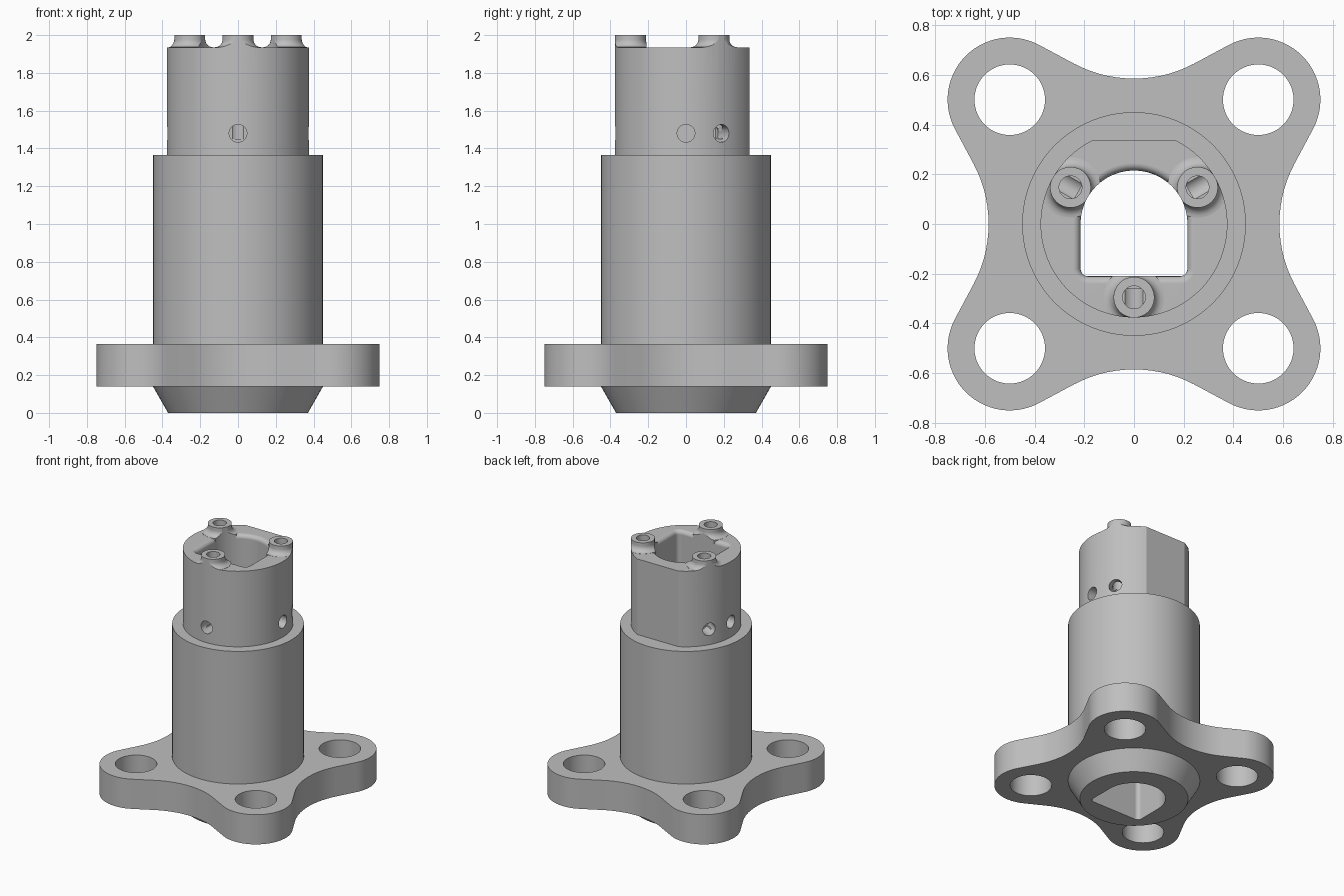
import bpy, bmesh, math
from math import sin, cos, pi, radians

if "Cube" in bpy.data.objects:
    bpy.data.objects.remove(bpy.data.objects["Cube"])

metal = bpy.data.materials.new("grey metal")
metal.diffuse_color = (0.52, 0.52, 0.52, 1)
metal.use_nodes = True
metal.node_tree.nodes["Principled BSDF"].inputs["Base Color"].default_value = metal.diffuse_color


def arc(cx, cy, r, a0, a1, n):
    """Points on an arc, angles in degrees."""
    return [(cx + r * cos(radians(a0 + (a1 - a0) * i / n)),
             cy + r * sin(radians(a0 + (a1 - a0) * i / n))) for i in range(n + 1)]


def loft(name, rings):
    """Closed solid through rings of equal point count: [(outline, z), ...]."""
    bm = bmesh.new()
    loops = [[bm.verts.new((x, y, z)) for x, y in pts] for pts, z in rings]
    n = len(loops[0])
    for a, b in zip(loops, loops[1:]):
        for i in range(n):
            j = (i + 1) % n
            bm.faces.new((a[i], a[j], b[j], b[i]))
    bm.faces.new(loops[0][::-1])
    bm.faces.new(loops[-1])
    bmesh.ops.recalc_face_normals(bm, faces=bm.faces)
    me = bpy.data.meshes.new(name)
    bm.to_mesh(me)
    bm.free()
    ob = bpy.data.objects.new(name, me)
    bpy.context.collection.objects.link(ob)
    return ob


def turned(name, profile, cx=0, cy=0, n=96):
    """Round solid from a (radius, z) profile."""
    return loft(name, [(arc(cx, cy, r, 0, 360, n)[:-1], z) for r, z in profile])


def combine(ob, tool, op):
    """Boolean the tool into ob and remove the tool."""
    mod = ob.modifiers.new("boolean", 'BOOLEAN')
    mod.operation, mod.solver, mod.object = op, 'EXACT', tool
    dg = bpy.context.evaluated_depsgraph_get()
    dg.update()
    me = bpy.data.meshes.new_from_object(ob.evaluated_get(dg))
    ob.modifiers.clear()
    ob.data = me
    bpy.data.objects.remove(tool)


def bore(o=0.0):
    """Arched bore outline, grown by o."""
    return (arc(0, 0, 0.215 + o, 0, 180, 48)
            + arc(-0.185, -0.18, 0.03 + o, 180, 270, 6)
            + arc(0.185, -0.18, 0.03 + o, 270, 360, 6))


TOP = 1.935
POSTS = [(0.295 * cos(radians(a)), 0.295 * sin(radians(a))) for a in (30, 150, 270)]

# Head: oversized block with a rounded bore rim
head = turned("mounting_adapter", [(0.44, 1.3), (0.44, TOP)])
f = 0.03
rim = [(bore(-0.01), 1.8), (bore(-0.01), TOP - f - 0.01)]
rim += [(bore(f * (1 - cos(radians(a)))), TOP - f + f * sin(radians(a))) for a in (0, 22, 45, 67)]
rim += [(bore(f), TOP), (bore(f), 2.1)]
combine(head, loft("rim_cutter", rim), 'DIFFERENCE')

# Three posts with flared feet
g = 0.04
flare = [(0.082 + g * (1 - sin(radians(a))), TOP + 0.001 + g * (1 - cos(radians(a))))
         for a in range(0, 91, 15)]
for x, y in POSTS:
    combine(head, turned("post", [(0.122, 1.86)] + flare + [(0.082, 2.0)], x, y, 48), 'UNION')

# Trim the head to a cylinder with a flat back
flat = math.degrees(math.asin(0.335 / 0.376))
outline = arc(0, 0, 0.376, 180 - flat, 360 + flat, 96)
combine(head, loft("head_trim", [(outline, 1.32), (outline, 2.1)]), 'INTERSECT')

# Main barrel with a tapered foot
combine(head, turned("barrel", [(0.37, 0), (0.45, 0.14), (0.45, 1.365)]), 'UNION')

# Four-lobed flange: round lobes joined by concave waists
quarter = arc(0, 0.585 + 0.514, 0.514, 298, 242, 14) + arc(-0.5, 0.5, 0.25, 62, 208, 28)
lobes = []
for k in range(4):
    c, s = cos(k * pi / 2), sin(k * pi / 2)
    lobes += [(x * c - y * s, x * s + y * c) for x, y in quarter]
flange = loft("flange", [(lobes, 0.141), (lobes, 0.365)])
for x in (-0.5, 0.5):
    for y in (-0.5, 0.5):
        combine(flange, turned("bolt_hole", [(0.142, 0), (0.142, 0.6)], x, y, 64), 'DIFFERENCE')
combine(head, flange, 'UNION')

# Arched bore through the full height
combine(head, loft("bore_cutter", [(bore(), -0.1), (bore(), 2.2)]), 'DIFFERENCE')

# Channels down the posts
for x, y in POSTS:
    combine(head, turned("post_hole", [(0.046, 1.45), (0.046, 2.1)], x, y, 32), 'DIFFERENCE')

# Radial blind holes around the head
for a in (0, 30, 150, 180, 270):
    drill = turned("side_hole", [(0.047, 0.26), (0.047, 0.5)], n=32)
    for v in drill.data.vertices:
        x, y, r = v.co
        c, s = cos(radians(a)), sin(radians(a))
        v.co = (r * c - x * s, r * s + x * c, 1.48 + y)
    # keep normals outward after the axis swap
    bm = bmesh.new()
    bm.from_mesh(drill.data)
    bmesh.ops.recalc_face_normals(bm, faces=bm.faces)
    bm.to_mesh(drill.data)
    bm.free()
    combine(head, drill, 'DIFFERENCE')

# Finish: one material, smooth curves with crisp edges
head.data.materials.clear()
head.data.materials.append(metal)
for p in head.data.polygons:
    p.material_index = 0
bpy.context.view_layer.objects.active = head
head.select_set(True)
bpy.ops.object.shade_smooth_by_angle(angle=radians(28))
wn = head.modifiers.new("weighted_normals", 'WEIGHTED_NORMAL')
wn.keep_sharp = True
